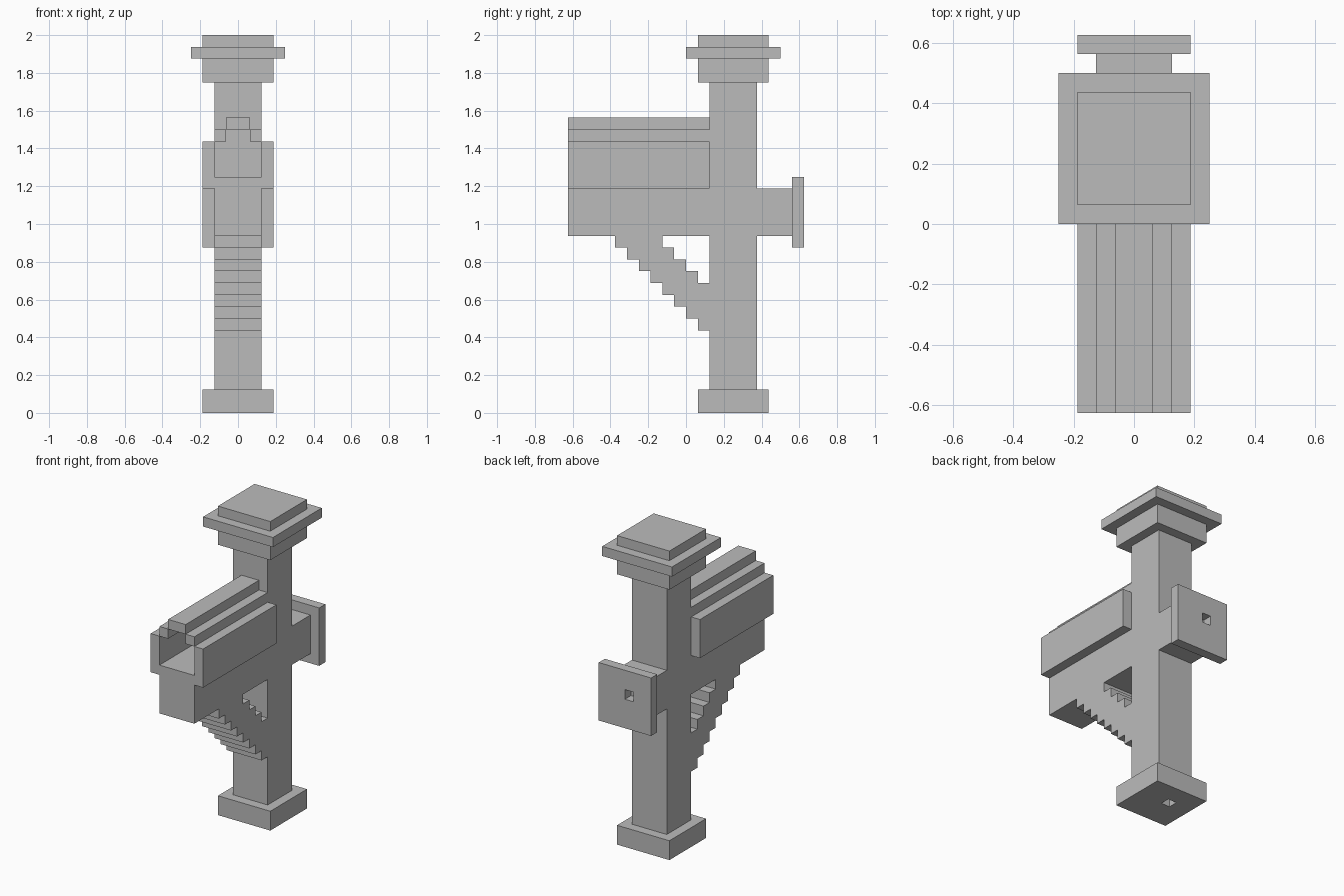
import bpy
import bmesh
from mathutils import Vector

if "Cube" in bpy.data.objects:
    bpy.data.objects.remove(bpy.data.objects["Cube"], do_unlink=True)

U = 1 / 16  # the model sits on a grid of sixteenths

stone = bpy.data.materials.new("plain_grey")
stone.use_nodes = True
stone.diffuse_color = (0.5, 0.5, 0.5, 1)
stone.node_tree.nodes["Principled BSDF"].inputs["Base Color"].default_value = (0.5, 0.5, 0.5, 1)


def finish(name, bm):
    bmesh.ops.recalc_face_normals(bm, faces=bm.faces)
    mesh = bpy.data.meshes.new(name)
    bm.to_mesh(mesh)
    bm.free()
    mesh.materials.append(stone)
    obj = bpy.data.objects.new(name, mesh)
    bpy.context.collection.objects.link(obj)
    return obj


def box(name, x, y, z):
    """Box from grid ranges along each axis."""
    bm = bmesh.new()
    bmesh.ops.create_cube(bm, size=1)
    for v in bm.verts:
        v.co = Vector([U * (r[0] if c < 0 else r[1]) for c, r in zip(v.co, (x, y, z))])
    return finish(name, bm)


def side_profile(name, points, half_width):
    """Extrude a y-z outline across the width."""
    bm = bmesh.new()
    face = bm.faces.new([bm.verts.new((-half_width * U, y * U, z * U)) for y, z in points])
    new = bmesh.ops.extrude_face_region(bm, geom=[face])["geom"]
    verts = [g for g in new if isinstance(g, bmesh.types.BMVert)]
    bmesh.ops.translate(bm, verts=verts, vec=(2 * half_width * U, 0, 0))
    return finish(name, bm)


def cut_socket(obj, x, y, z):
    """Cut a square socket and discard the cutter."""
    cutter = box("socket_cutter", x, y, z)
    cutter.hide_render = True
    mod = obj.modifiers.new("socket", "BOOLEAN")
    mod.operation = "DIFFERENCE"
    mod.solver = "EXACT"
    mod.object = cutter
    bpy.context.view_layer.objects.active = obj
    bpy.ops.object.modifier_apply(modifier=mod.name)
    bpy.data.objects.remove(cutter, do_unlink=True)


# Column with base and capital
base = box("base", (-3, 3), (1, 7), (0, 2))
cut_socket(base, (-1, 0), (4, 5), (-1, 1))
box("post", (-2, 2), (2, 6), (2, 28))
box("capital", (-3, 3), (1, 7), (28, 30))
box("capital_rim", (-4, 4), (0, 8), (30, 31))
box("capital_top", (-3, 3), (1, 7), (31, 32))

# Back arm and mounting plate
box("back_arm", (-2, 2), (6, 9), (15, 19))
plate = box("back_plate", (-3, 3), (9, 10), (14, 20))
cut_socket(plate, (-1, 0), (8, 11), (17, 18))

# Front beam with a covered channel on top
run = (-10, 2)
box("front_beam", (-2, 2), run, (15, 20))
for side, s in (("left", 1), ("right", -1)):
    box(side + "_channel_wall", sorted((2 * s, 3 * s)), run, (19, 23))
    box(side + "_roof_step", sorted((s, 2 * s)), run, (23, 24))
box("roof_ridge", (-1, 1), run, (24, 25))

# Stepped diagonal brace under the beam
lower, upper = [], []
for k in range(8):
    y = k - 6
    lower += [(y, 14 - k), (y + 1, 14 - k)]
    if k >= 4:
        upper += [(y, 18 - k), (y + 1, 18 - k)]
outline = [(-6, 15)] + lower + upper[::-1] + [(-2, 15)]
side_profile("stepped_brace", outline, 2)
